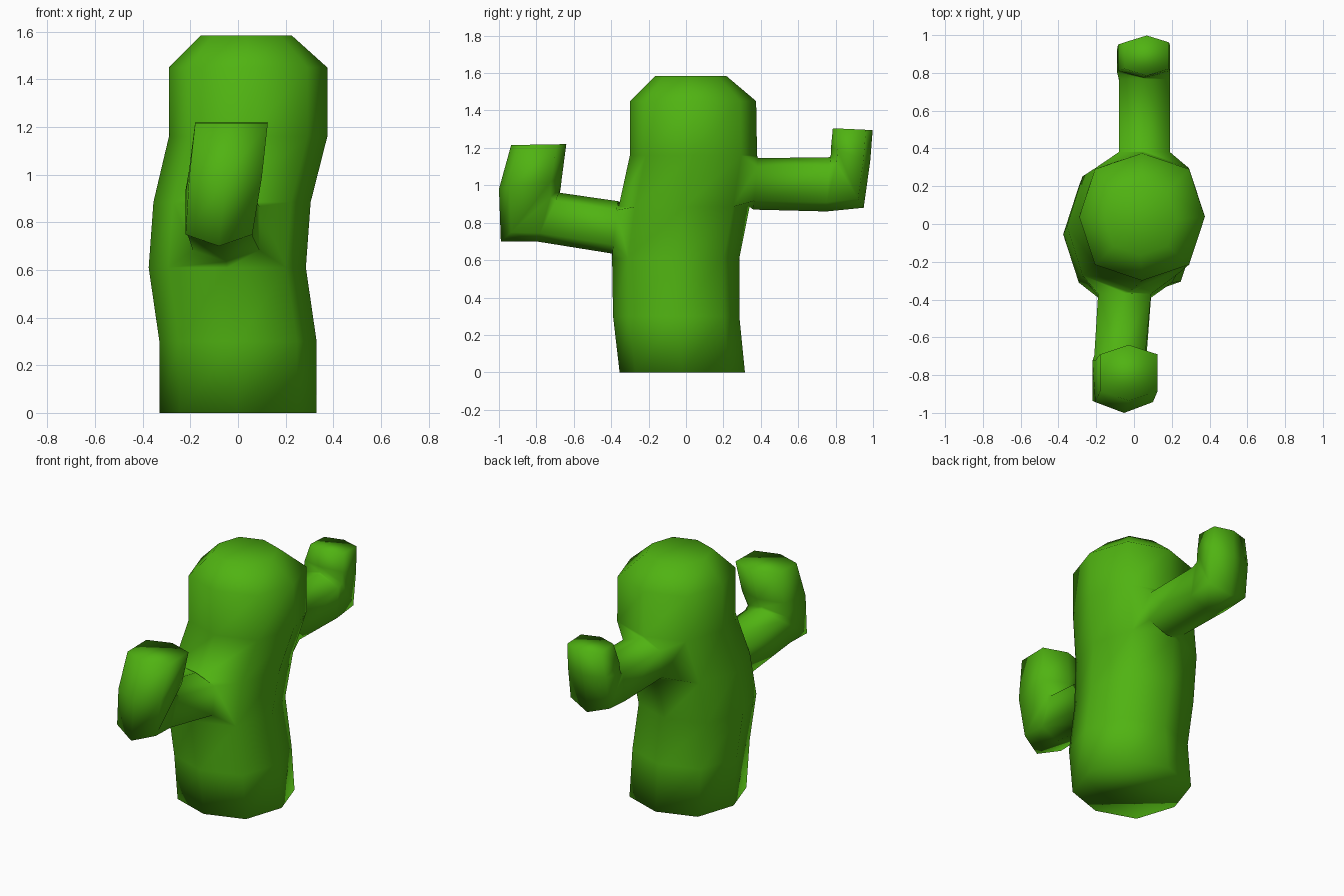
import bpy
import bmesh
from math import cos, sin, pi
from mathutils import Vector

cube = bpy.data.objects.get("Cube")
if cube:
    bpy.data.objects.remove(cube)

SIDES = 8

green = bpy.data.materials.new("cactus_green")
colour = (0.08, 0.45, 0.006, 1)
green.use_nodes = True
green.diffuse_color = colour
bsdf = green.node_tree.nodes["Principled BSDF"]
bsdf.inputs["Base Color"].default_value = colour
bsdf.inputs["Roughness"].default_value = 0.8

bm = bmesh.new()


def bridge(a, b, skip=()):
    """Quads between two closed loops of equal length."""
    n = len(a)
    for i in range(n):
        if i not in skip:
            j = (i + 1) % n
            bm.faces.new((a[i], a[j], b[j], b[i]))


def trunk_ring(z, x0, x1, y0, y1):
    """Eight-sided ring filling the given extents, slightly full at the diagonals."""
    ring = []
    for i in range(SIDES):
        a = 2 * pi * i / SIDES
        full = 1.06 if i % 2 else 1
        ring.append(bm.verts.new(((x0 + x1) / 2 + (x1 - x0) / 2 * cos(a) * full,
                                  (y0 + y1) / 2 + (y1 - y0) / 2 * sin(a) * full, z)))
    return ring


def arm_ring(outer, inner, xl, xr):
    """Six-sided ring: three outer points left to right, three inner points back."""
    o, n = Vector(outer), Vector(inner)
    xm = (xl + xr) / 2
    o_side, n_side = o.lerp(n, 0.17), n.lerp(o, 0.17)
    points = ((xl, o_side), (xm, o), (xr, o_side), (xr, n_side), (xm, n), (xl, n_side))
    return [bm.verts.new((x, p.x, p.y)) for x, p in points]


def grow_arm(hole, sections):
    """Continue a hexagonal hole in the trunk through the sections to a closed tip."""
    loop = hole
    for section in sections:
        ring = arm_ring(*section)
        bridge(loop, ring)
        loop = ring
    bm.faces.new(loop)


# Trunk: z, x extents, y extents
levels = [
    (0, -.33, .33, -.355, .315),
    (.3, -.33, .33, -.39, .285),
    (.61, -.375, .285, -.395, .285),
    (.885, -.355, .305, -.36, .34),
    (1.16, -.29, .375, -.30, .38),
    (1.45, -.29, .375, -.30, .375),
    (1.585, -.155, .225, -.165, .215),
]
rings = [trunk_ring(*level) for level in levels]
openings = {2: (5, 6), 3: (1, 2)}
for k in range(len(rings) - 1):
    bridge(rings[k], rings[k + 1], openings.get(k, ()))
bm.faces.new(rings[0])
bm.faces.new(rings[-1])

# Front arm: outer (y, z), inner (y, z), x extents
low, high = rings[2], rings[3]
grow_arm([low[5], low[6], low[7], high[7], high[6], high[5]], [
    ((-.395, .635), (-.365, .915), -.19, .09),
    ((-.80, .70), (-.675, .96), -.21, .06),
    ((-.99, .70), (-.67, .985), -.22, .06),
    ((-1.0, .98), (-.665, 1.03), -.205, .10),
    ((-.935, 1.215), (-.64, 1.22), -.18, .125),
])

# Back arm
low, high = rings[3], rings[4]
grow_arm([low[3], low[2], low[1], high[1], high[2], high[3]], [
    ((.36, .87), (.385, 1.145), -.08, .19),
    ((.75, .86), (.77, 1.15), -.08, .19),
    ((.95, .88), (.775, 1.165), -.09, .19),
    ((.985, 1.13), (.775, 1.2), -.085, .19),
    ((.998, 1.295), (.785, 1.305), -.05, .185),
])

bmesh.ops.recalc_face_normals(bm, faces=bm.faces)
mesh = bpy.data.meshes.new("cactus")
bm.to_mesh(mesh)
bm.free()
mesh.materials.append(green)
for face in mesh.polygons:
    face.use_smooth = True
cactus = bpy.data.objects.new("cactus", mesh)
bpy.context.collection.objects.link(cactus)
